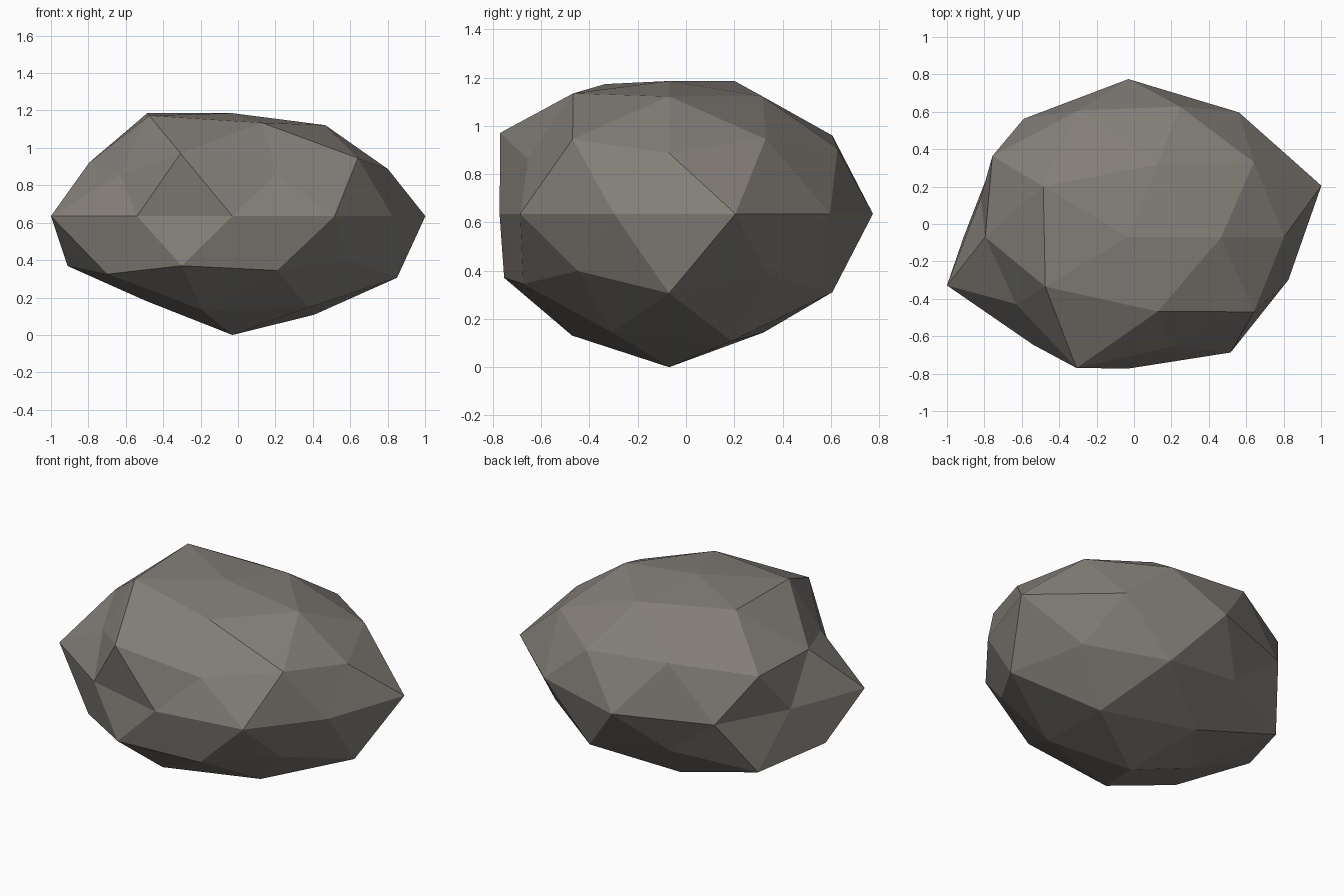
import bpy, bmesh, math
from mathutils import Vector

if "Cube" in bpy.data.objects:
    bpy.data.objects.remove(bpy.data.objects["Cube"])

CENTRE = Vector((-0.03, -0.07, 0.635))
SQUASH = Vector((1.0, 0.82, 0.605))

# how far each ring of the ball is pushed in or out, bottom to top, counter-clockwise from +x
RINGS = [
    [1.05],
    [1.025, 0.955, 0.88, 0.98, 0.95],
    [1.035, 1.02, 1.04, 0.975, 0.912],
    [0.955, 0.90, 0.985, 0.98, 0.875],
    [1.085, 1.005, 1.03, 0.953, 0.83, 1.02, 0.867, 0.857, 0.93, 0.90],
    [0.93, 1.0, 1.005, 0.83, 0.84],
    [0.975, 1.02, 0.90, 1.055, 0.975],
    [0.945, 0.945, 1.07, 1.045, 0.97],
    [0.91],
]


def ring_order(v):
    angle = round(math.atan2(v.co.y, v.co.x), 3) % math.tau
    return (round(v.co.z, 2), angle)


# boulder: low-poly ball, dented along its own directions, then flattened
bm = bmesh.new()
bmesh.ops.create_icosphere(bm, subdivisions=2, radius=1.0)
radii = [r for ring in RINGS for r in ring]
for v, r in zip(sorted(bm.verts, key=ring_order), radii):
    v.co = CENTRE + v.co.normalized() * SQUASH * r

mesh = bpy.data.meshes.new("boulder")
bm.to_mesh(mesh)
bm.free()
boulder = bpy.data.objects.new("boulder", mesh)
bpy.context.collection.objects.link(boulder)

stone = bpy.data.materials.new("warm grey stone")
stone.diffuse_color = (0.23, 0.212, 0.19, 1.0)
stone.use_nodes = True
stone.node_tree.nodes["Principled BSDF"].inputs["Base Color"].default_value = stone.diffuse_color
mesh.materials.append(stone)
